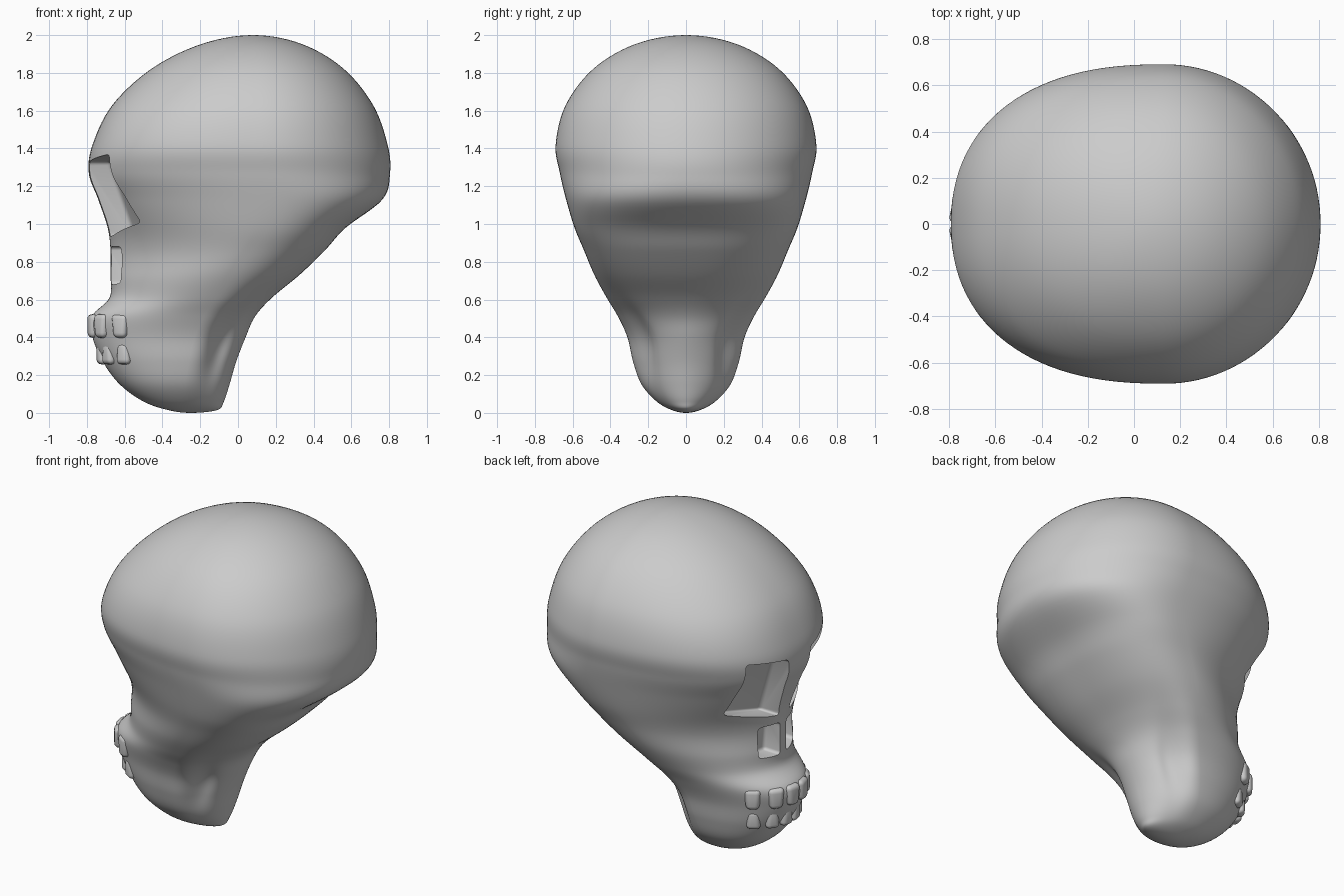
import bpy, bmesh, math
from mathutils import Vector, Matrix

if "Cube" in bpy.data.objects:
    bpy.data.objects.remove(bpy.data.objects["Cube"])

# Horizontal sections: z, x min, x max, half width, x of widest point, back roundness
ROWS = [
    (2.00, .08, .08, 0, .08, 1),
    (1.954, -.19, .335, .264, .09, 1),
    (1.824, -.455, .557, .488, .11, 1),
    (1.63, -.665, .715, .637, .12, 1),
    (1.42, -.77, .792, .69, .13, 1),
    (1.27, -.79, .805, .668, .15, .98),
    (1.13, -.74, .765, .635, .17, .88),
    (.98, -.69, .57, .59, .11, .76),
    (.86, -.675, .46, .54, .03, .76),
    (.73, -.675, .325, .485, -.06, .80),
    (.61, -.68, .18, .42, -.12, .90),
    (.51, -.775, .09, .36, -.18, 1.0),
    (.40, -.77, .04, .31, -.23, 1.08),
    (.27, -.715, -.01, .28, -.26, 1.1),
    (.15, -.625, -.045, .235, -.28, 1.1),
    (.06, -.50, -.075, .155, -.28, 1.05),
    (.015, -.37, -.11, .075, -.27, 1.0),
    (0, -.25, -.25, 0, -.25, 1.0),
]
SEG, SUB = 112, 7


def pole(r):
    # mirrored phantom row so the surface closes round at each end
    z, a, b, w, c, p = r
    return (z, b, a, -w, c, p)


def spline(a, b, c, d, t):
    return [.5 * (2*q + (r-p)*t + (2*p-5*q+4*r-s)*t*t + (3*q-p-3*r+s)*t**3)
            for p, q, r, s in zip(a, b, c, d)]


def bump(v, centre, width):
    return math.exp(-((v - centre) / width) ** 2)


def point(row, t):
    z, x0, x1, w, cx, pb = row
    c, s = math.cos(t), math.sin(t)
    if c > 0:
        p, r = pb, x1 - cx
    else:  # blunt forehead, narrow face, rounded muzzle
        p, r = .93 + .24 * bump(z, .82, .2) - .09 * bump(z, 1.45, .25), x0 - cx
    x = cx + r * abs(c) ** p
    y = w * math.copysign(abs(s) ** p, s)
    if c > 0:  # hollows behind the jaw
        y *= 1 - .2 * bump(z, .36, .2) * bump(c, .6, .22)
    return Vector((x, y, z))


def finish(name, bm):
    bmesh.ops.recalc_face_normals(bm, faces=bm.faces)
    me = bpy.data.meshes.new(name)
    bm.to_mesh(me)
    bm.free()
    ob = bpy.data.objects.new(name, me)
    bpy.context.collection.objects.link(ob)
    return ob


def activate(ob):
    bpy.ops.object.select_all(action='DESELECT')
    ob.select_set(True)
    bpy.context.view_layer.objects.active = ob


# Skull body lofted through the sections
ctrl = [pole(ROWS[1])] + ROWS + [pole(ROWS[-2])]
rows = []
for i in range(1, len(ctrl) - 2):
    rows += [spline(*ctrl[i-1:i+3], k / SUB) for k in range(SUB)]
bm = bmesh.new()
top = bm.verts.new((.08, 0, 2))
bottom = bm.verts.new((-.25, 0, 0))
rings = [[bm.verts.new(point(r, 2*math.pi*j/SEG)) for j in range(SEG)] for r in rows[1:]]
for j in range(SEG):
    k = (j + 1) % SEG
    bm.faces.new((top, rings[0][j], rings[0][k]))
    bm.faces.new((bottom, rings[-1][k], rings[-1][j]))
    for a, b in zip(rings, rings[1:]):
        bm.faces.new((a[j], b[j], b[k], a[k]))
skull = finish("skull", bm)


def socket(name, side, inner, outer):
    # six sided cutter between an inner and an outer wall, given as x, y, z
    bm = bmesh.new()
    a = [bm.verts.new((x, side*y, z)) for x, y, z in inner]
    b = [bm.verts.new((x, side*y, z)) for x, y, z in outer]
    bm.faces.new(a)
    bm.faces.new(b)
    for i in range(4):
        j = (i + 1) % 4
        bm.faces.new((a[i], a[j], b[j], b[i]))
    bmesh.ops.recalc_face_normals(bm, faces=bm.faces)
    bmesh.ops.bevel(bm, geom=bm.edges[:], offset=.02, segments=4,
                    affect='EDGES', profile=.5)
    ob = finish(name, bm)
    ob.hide_render = True
    return ob


# Eye sockets and nose holes on either side of a central bridge
cutters = []
for s in (-1, 1):
    cutters.append(socket("eye_cutter", s,
        [(-1, .11, 1.33), (-.68, .11, 1.33), (-.54, .05, .93), (-1, .05, .93)],
        [(-1, .38, 1.37), (-.63, .38, 1.37), (-.46, .37, 1.01), (-1, .37, .98)]))
    cutters.append(socket("nose_cutter", s,
        [(-1, .03, .88), (-.57, .03, .88), (-.56, .03, .68), (-1, .03, .67)],
        [(-1, .17, .88), (-.56, .17, .88), (-.55, .17, .69), (-1, .17, .67)]))
activate(skull)
for c in cutters:
    m = skull.modifiers.new("socket", 'BOOLEAN')
    m.operation, m.solver, m.object = 'DIFFERENCE', 'EXACT', c
    bpy.ops.object.modifier_apply(modifier=m.name)
for c in cutters:
    bpy.data.objects.remove(c)
activate(skull)
bpy.ops.object.shade_smooth_by_angle(angle=math.radians(40))


# Teeth set into the muzzle
def tooth(name, y, z, size, lean):
    row = min(rows, key=lambda r: abs(r[0] - z))
    t = min((math.pi * (.5 + k / 400) for k in range(201)),
            key=lambda a: abs(point(row, a).y - abs(y)))
    p = point(row, t)
    tan = point(row, t + .02) - point(row, t - .02)
    normal = Vector((tan.y, -tan.x, 0)).normalized()
    p -= normal * .014
    yaw = math.atan2(tan.y, tan.x)
    if y < 0:
        p.y, yaw = -p.y, -yaw
    bm = bmesh.new()
    bmesh.ops.create_cube(bm, size=1)
    for v in bm.verts:
        if v.co.z * lean < 0:
            v.co.x *= .75
    mat = (Matrix.Translation((p.x, p.y, z)) @ Matrix.Rotation(yaw, 4, 'Z')
           @ Matrix.Diagonal((*size, 1)))
    bmesh.ops.transform(bm, matrix=mat, verts=bm.verts)
    bmesh.ops.bevel(bm, geom=bm.edges[:], offset=.026, segments=4,
                    affect='EDGES', profile=.5)
    activate(finish(name, bm))
    bpy.ops.object.shade_smooth_by_angle(angle=math.radians(60))


for s in (-1, 1):
    for y in (.05, .15, .24):
        tooth("upper_tooth", s * y, .46, (.1, .06, .125), 1)
    for y in (.045, .13, .205):
        tooth("lower_tooth", s * y, .315, (.085, .06, .115), -1)
